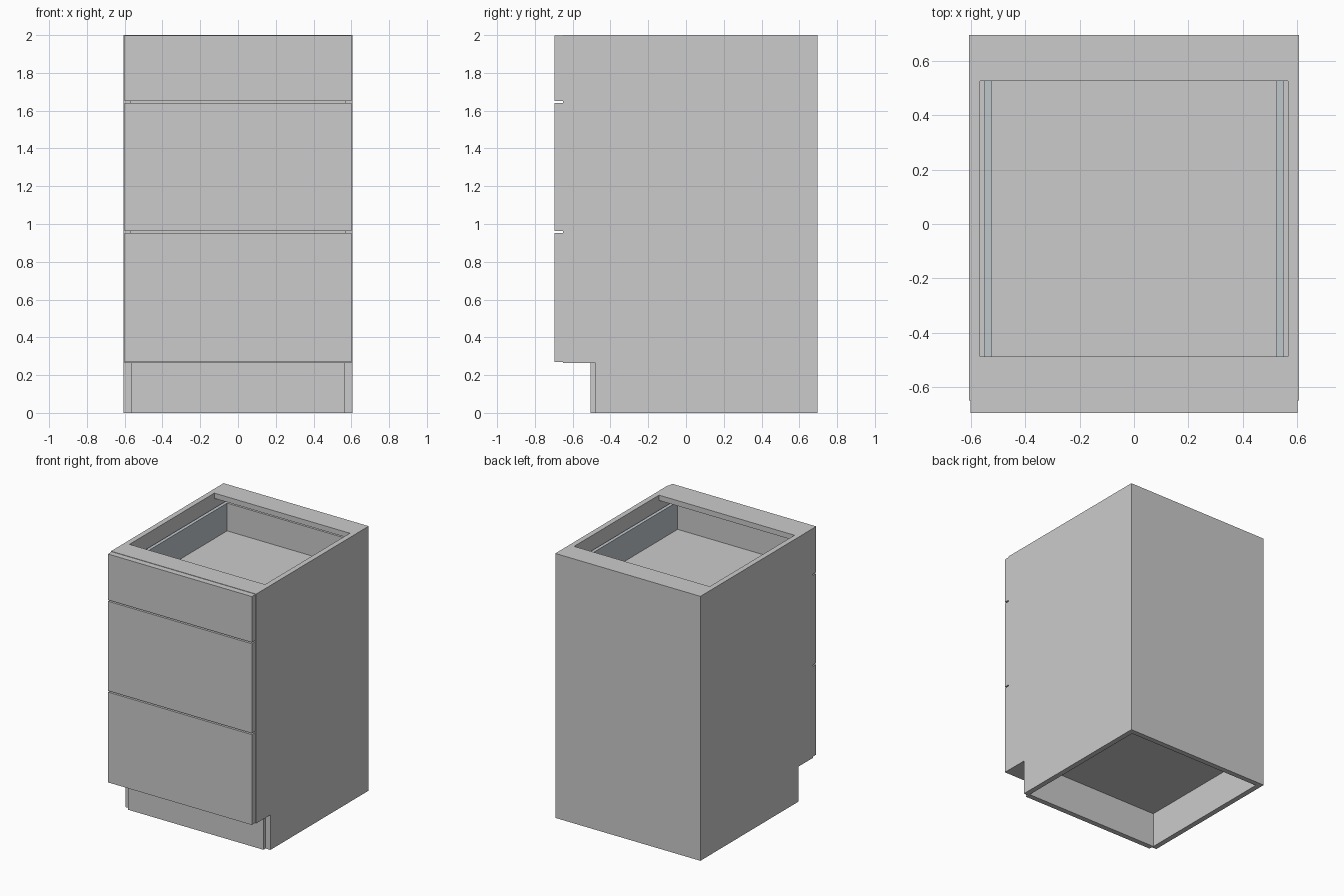
import bpy, bmesh

if "Cube" in bpy.data.objects:
    bpy.data.objects.remove(bpy.data.objects["Cube"])

metal = bpy.data.materials.new("drawer_metal")
metal.diffuse_color = (0.52, 0.57, 0.60, 1)
metal.use_nodes = True
metal.node_tree.nodes["Principled BSDF"].inputs["Base Color"].default_value = metal.diffuse_color


def add_mesh(name, bm, mat=None):
    bmesh.ops.recalc_face_normals(bm, faces=bm.faces)
    me = bpy.data.meshes.new(name)
    bm.to_mesh(me)
    bm.free()
    ob = bpy.data.objects.new(name, me)
    bpy.context.collection.objects.link(ob)
    if mat:
        me.materials.append(mat)
    return ob


def box(name, x, y, z, mat=None):
    """Box from (min, max) ranges."""
    bm = bmesh.new()
    bmesh.ops.create_cube(bm, size=1)
    for v in bm.verts:
        v.co = [r[0] if c < 0 else r[1] for c, r in zip(v.co, (x, y, z))]
    return add_mesh(name, bm, mat)


W, IN = 0.607, 0.567          # outer and inner half width
FRONT, BACK = -0.65, 0.695    # carcass depth
KICK, T = 0.265, 0.04         # toe kick height, board thickness

# side panels with toe-kick notch
profile = [(-0.48, 0), (BACK, 0), (BACK, 2), (FRONT, 2), (FRONT, KICK), (-0.48, KICK)]
for side, s in (("left", -1), ("right", 1)):
    bm = bmesh.new()
    face = bm.faces.new([bm.verts.new((s * IN, y, z)) for y, z in profile])
    ext = bmesh.ops.extrude_face_region(bm, geom=[face])
    verts = [g for g in ext["geom"] if isinstance(g, bmesh.types.BMVert)]
    bmesh.ops.translate(bm, verts=verts, vec=(s * (W - IN), 0, 0))
    add_mesh(side + "_side_panel", bm)

# carcass boards between the sides
X = (-IN, IN)
box("back_panel", X, (BACK - T, BACK), (0, 2 - T))
box("bottom_panel", X, (FRONT, BACK - T), (KICK, KICK + T))
box("toe_kick", X, (-0.505, -0.465), (0, KICK))
box("front_stretcher", X, (FRONT, -0.487), (2 - T, 2))
box("back_stretcher", X, (0.527, BACK), (2 - T, 2))

# drawers: front bottom, front top, box floor, box top
drawers = [("top", 1.65, 1.997, 1.69, 1.90),
           ("middle", 0.963, 1.64, 1.02, 1.44),
           ("bottom", 0.27, 0.953, 0.34, 0.76)]
for name, z0, z1, floor, top in drawers:
    box(name + "_drawer_front", (-0.602, 0.602), (-0.695, FRONT), (z0, z1))
    box(name + "_drawer_floor", (-0.525, 0.525), (FRONT, 0.645), (floor - 0.025, floor))
    box(name + "_drawer_back", (-0.525, 0.525), (0.62, 0.645), (floor, top))
    for side, s in (("left", -1), ("right", 1)):
        xs = sorted((s * 0.525, s * 0.55))
        box(f"{name}_drawer_{side}_wall", xs, (FRONT, 0.645), (floor - 0.025, top), metal)
